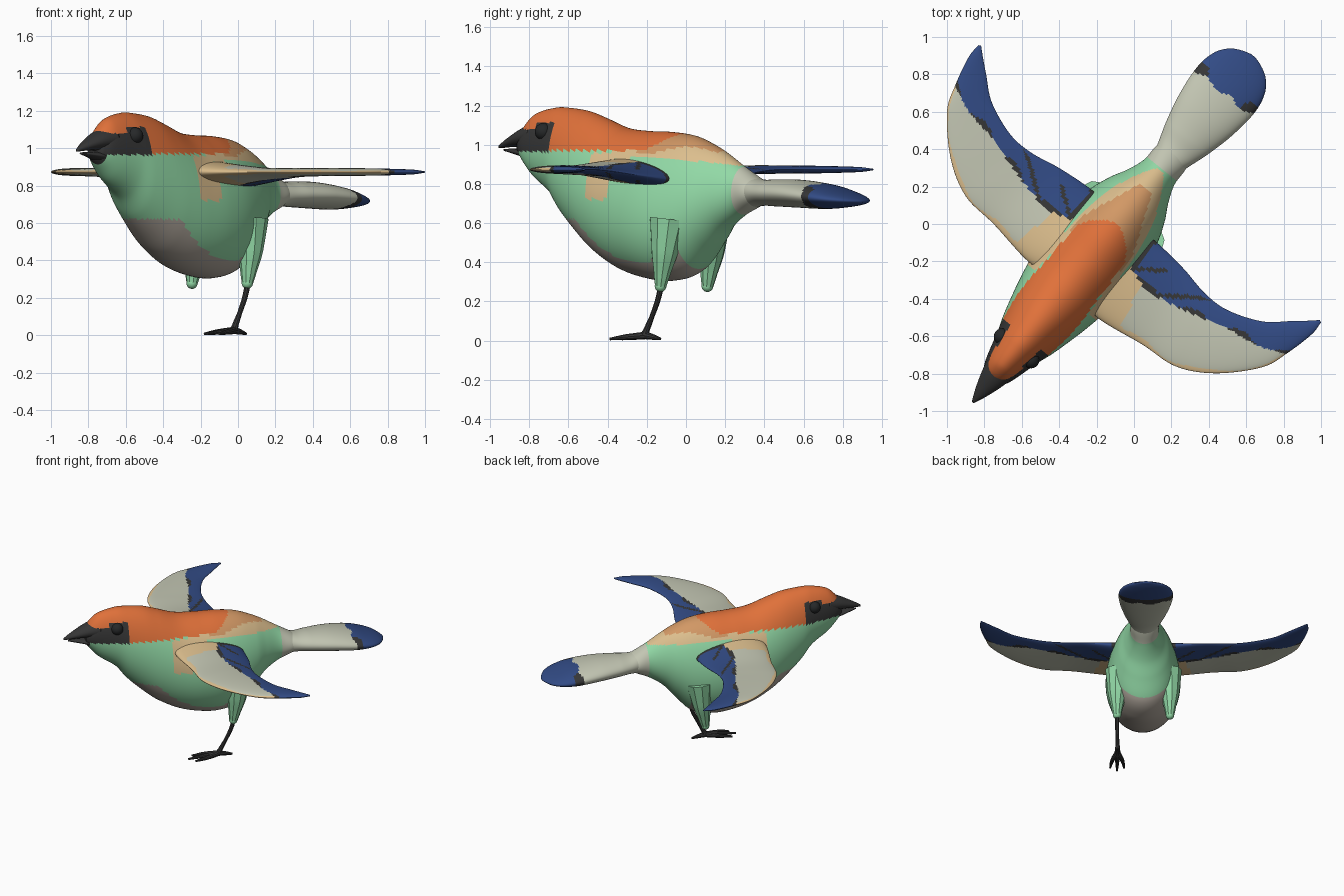
import bpy, bmesh, math
from mathutils import Matrix, Vector

cube = bpy.data.objects.get("Cube")
if cube:
    bpy.data.objects.remove(cube)

# The bird is designed facing -y, then turned to its final heading
PLACE = Matrix.Translation((-0.054, 0.044, 0)) @ Matrix.Rotation(math.radians(-39), 4, 'Z')

COLOURS = {"green": "92D9A6", "orange": "E0713A", "pale_grey": "C3C6B3", "blue": "324B85",
           "black": "363636", "tan": "DDBF8E", "brown": "D29865", "belly_grey": "B0A79C",
           "eye_black": "262829"}
NAMES = list(COLOURS)


def make_material(name, code):
    srgb = [int(code[i:i + 2], 16) / 255 for i in (0, 2, 4)]
    rgba = [((c + 0.055) / 1.055) ** 2.4 for c in srgb] + [1]
    m = bpy.data.materials.new(name)
    m.use_nodes = True
    m.diffuse_color = rgba
    bsdf = m.node_tree.nodes["Principled BSDF"]
    bsdf.inputs["Base Color"].default_value = rgba
    bsdf.inputs["Roughness"].default_value = 0.8
    return m


MATS = [make_material(n, c) for n, c in COLOURS.items()]


def curve_at(rows, x):
    """Smooth interpolation of table rows, keyed by their first value."""
    x = min(max(x, rows[0][0]), rows[-1][0])
    i = max(k for k in range(len(rows) - 1) if rows[k][0] <= x)

    def slope(k, c):
        a, b = rows[max(k - 1, 0)], rows[min(k + 1, len(rows) - 1)]
        return (b[c] - a[c]) / (b[0] - a[0])
    p, q = rows[i], rows[i + 1]
    h = q[0] - p[0]
    u = (x - p[0]) / h
    out = []
    for c in range(1, len(p)):
        out.append((2*u**3 - 3*u*u + 1) * p[c] + (u**3 - 2*u*u + u) * h * slope(i, c)
                   + (3*u*u - 2*u**3) * q[c] + (u**3 - u*u) * h * slope(i + 1, c))
    return out


def skin(name, rings, rule):
    """Join rings of points into a closed smooth surface, coloured by a rule."""
    bm = bmesh.new()
    loops = [[bm.verts.new(p) for p in ring] for ring in rings]
    n = len(loops[0])
    for a, b in zip(loops, loops[1:]):
        for k in range(n):
            bm.faces.new((a[k], a[(k + 1) % n], b[(k + 1) % n], b[k]))
    bm.faces.new(loops[0])
    bm.faces.new(loops[-1])
    bmesh.ops.recalc_face_normals(bm, faces=bm.faces)
    for f in bm.faces:
        c = f.calc_center_median()
        f.material_index = NAMES.index(rule(c.x, c.y, c.z))
        f.smooth = True
    me = bpy.data.meshes.new(name)
    bm.to_mesh(me)
    bm.free()
    for m in MATS:
        me.materials.append(m)
    ob = bpy.data.objects.new(name, me)
    bpy.context.collection.objects.link(ob)
    ob.matrix_world = PLACE
    return ob


def loft(name, rows, rule, count=40, segs=32, egg=0.0):
    """Rows hold y, bottom, top, half width."""
    rings = []
    for i in range(count + 1):
        y = rows[0][0] + (rows[-1][0] - rows[0][0]) * i / count
        lo, hi, w = curve_at(rows, y)
        ring = []
        for k in range(segs):
            a = math.tau * k / segs
            ring.append((w * math.cos(a) * (1 - egg * math.sin(a)), y,
                         (lo + hi) / 2 + (hi - lo) / 2 * math.sin(a)))
        rings.append(ring)
    return skin(name, rings, rule)


def tube(name, pts, colour):
    """Tapered limb; points hold x, y, z, radius."""
    cu = bpy.data.curves.new(name, 'CURVE')
    cu.dimensions, cu.bevel_depth, cu.bevel_resolution = '3D', 1.0, 3
    cu.use_fill_caps = True
    sp = cu.splines.new('BEZIER')
    sp.bezier_points.add(len(pts) - 1)
    for b, p in zip(sp.bezier_points, pts):
        b.co, b.radius = p[:3], p[3]
        b.handle_left_type = b.handle_right_type = 'AUTO'
    cu.materials.append(MATS[NAMES.index(colour)])
    ob = bpy.data.objects.new(name, cu)
    bpy.context.collection.objects.link(ob)
    ob.matrix_world = PLACE
    bpy.ops.object.select_all(action='DESELECT')
    ob.select_set(True)
    bpy.context.view_layer.objects.active = ob
    bpy.ops.object.convert(target='MESH')
    bpy.ops.object.shade_smooth_by_angle()


def ball(name, centre, radius, colour):
    me = bpy.data.meshes.new(name)
    bm = bmesh.new()
    bmesh.ops.create_uvsphere(bm, u_segments=24, v_segments=14, radius=radius)
    bmesh.ops.translate(bm, verts=bm.verts, vec=Vector(centre))
    for f in bm.faces:
        f.smooth = True
    bm.to_mesh(me)
    bm.free()
    me.materials.append(MATS[NAMES.index(colour)])
    ob = bpy.data.objects.new(name, me)
    bpy.context.collection.objects.link(ob)
    ob.matrix_world = PLACE


# Body and head
def body_colour(x, y, z):
    w = abs(x)
    if y < -0.84 and 0.965 < z < 1.08 + 0.035 * (y > -0.97) or y < -1.1:
        return "black"
    if z > 0.97 and y < -0.06 - 5 * x * x:
        return "orange"
    if y > 0.32:
        return "pale_grey"
    if z > 0.95 and -0.25 < y < 0.19 and w < 0.04 + 0.4 * (0.19 - y):
        return "brown"
    if y > -0.4 and z > 0.93 - 0.12 * max(0, y):
        return "tan"
    if -0.53 < y < -0.37 and 0.72 < z < 0.96 and w > 0.12:
        return "tan"
    if z < 0.62 and w < 0.19 and y < 0.03:
        return "belly_grey"
    return "green"


BODY = [(-1.13, .945, 1.05, .05), (-1.09, .895, 1.11, .078), (-1.03, .83, 1.16, .1),
        (-.9, .735, 1.19, .137), (-.82, .635, 1.188, .165), (-.7, .52, 1.172, .198),
        (-.6, .44, 1.14, .222), (-.45, .36, 1.087, .25), (-.3, .318, 1.07, .267),
        (-.15, .305, 1.065, .262), (0, .345, 1.045, .23), (.12, .47, 1.0, .185),
        (.2, .56, .96, .142), (.3, .63, .9, .105), (.4, .68, .84, .1), (.47, .72, .8, .08)]
loft("body", BODY, body_colour, 130, 96, 0.1)


# Tail
def tail_colour(x, y, z):
    if y > 0.845 + 0.012 * math.sin(40 * x):
        return "black" if y < 0.9 and (abs(x) > 0.13 or z < 0.72) else "blue"
    return "pale_grey"


TAIL = [(.33, .67, .85, .075), (.45, .688, .822, .114), (.54, .685, .823, .143),
        (.7, .678, .82, .18), (.87, .672, .797, .196), (.98, .68, .765, .175),
        (1.05, .69, .74, .125), (1.085, .7, .722, .065), (1.1, .705, .715, .015)]
loft("tail", TAIL, tail_colour, 70, 56)

# Beak
black = lambda x, y, z: "black"
loft("upper_beak", [(-1.285, .982, .996, .006), (-1.25, .984, 1.018, .022), (-1.2, .988, 1.045, .042),
                    (-1.12, .988, 1.085, .068), (-1.03, .975, 1.12, .09)], black, 24)
loft("lower_beak", [(-1.25, .968, .978, .008), (-1.2, .957, .98, .03), (-1.13, .94, .98, .055),
                    (-1.03, .91, .99, .08)], black, 20)

# Wings: rows hold station, leading x and y, trailing x and y, half thickness, trailing droop
WING = [(0, .08, -.49, .08, -.01, .08, .05), (1, .246, -.512, .214, 0, .058, .05),
        (2, .51, -.473, .42, -.018, .03, .03), (3, .723, -.451, .6, -.05, .024, .01),
        (4, .911, -.346, .75, -.043, .022, 0), (5, 1.084, -.164, .929, .026, .02, 0),
        (6, 1.14, -.024, 1.047, .123, .017, 0), (7, 1.18, .144, 1.12, .185, .012, 0),
        (7.5, 1.178, .22, 1.165, .226, .004, 0)]
EDGE = [(.2, -.19), (.32, -.229), (.46, -.215), (.62, -.177), (.8, -.123), (.99, -.089), (1.14, -.03)]


def wing_colour(x, y, z):
    t = abs(x)
    d = y - curve_at(EDGE, t)[0]
    if t > 1.16 or d > 0:
        if t < 0.225 or d < 0.012 + 0.018 * math.sin(23 * t) and t < 1.16:
            return "black"
        for line, end in ((0.71, 0.11), (0.48, 0.15)):
            if abs(t - 1.4 * y - line) < 0.018 and d < end:
                return "black"
        return "blue"
    lead = min(WING[1:7], key=lambda r: abs(r[1] - t))
    front = curve_at([(r[1], r[2]) for r in WING[:7]], t)[0]
    if t < 0.32 - 0.25 * (y + 0.3) or y < front + 0.02 + 0.01 * math.sin(17 * t):
        return "tan"
    return "pale_grey"


for label, side in (("left", 1), ("right", -1)):
    rings = []
    for i in range(111):
        lx, ly, tx, ty, thick, droop = curve_at(WING, 7.5 * i / 110)
        ring = []
        for k in range(88):
            a = math.tau * k / 88
            f = (1 - math.cos(a)) / 2
            ring.append((side * (lx + (tx - lx) * f), ly + (ty - ly) * f,
                         0.873 + thick * math.sin(a) - droop * f * f))
        rings.append(ring)
    skin(label + "_wing", rings, wing_colour)
    # Eye and thigh
    ball(label + "_eye", (side * 0.1, -0.912, 1.067), 0.044, "eye_black")
    tube(label + "_thigh", [(side * .175, -.03, .62, .1), (side * .188, -.045, .45, .07),
                            (side * .19, -.062, .33, .042), (side * .19, -.07, .275, .03)], "green")
    ball(label + "_knee", (side * 0.19, -0.07, 0.278), 0.03, "green")

# The standing leg and foot
tube("left_leg", [(.19, -.065, .3, .017), (.19, -.08, .23, .015), (.187, -.13, .12, .013),
                  (.185, -.165, .055, .017), (.185, -.18, .024, .022)], "black")
for name, dx, dy in (("inner_toe", -.05, -.19), ("middle_toe", 0, -.23),
                     ("outer_toe", .05, -.19), ("back_toe", 0, .1)):
    tube(name, [(.185, -.175, .026, .02), (.185 + dx * .7, -.175 + dy * .5, .018, .015),
                (.185 + dx, -.175 + dy, .008, .007)], "black")
